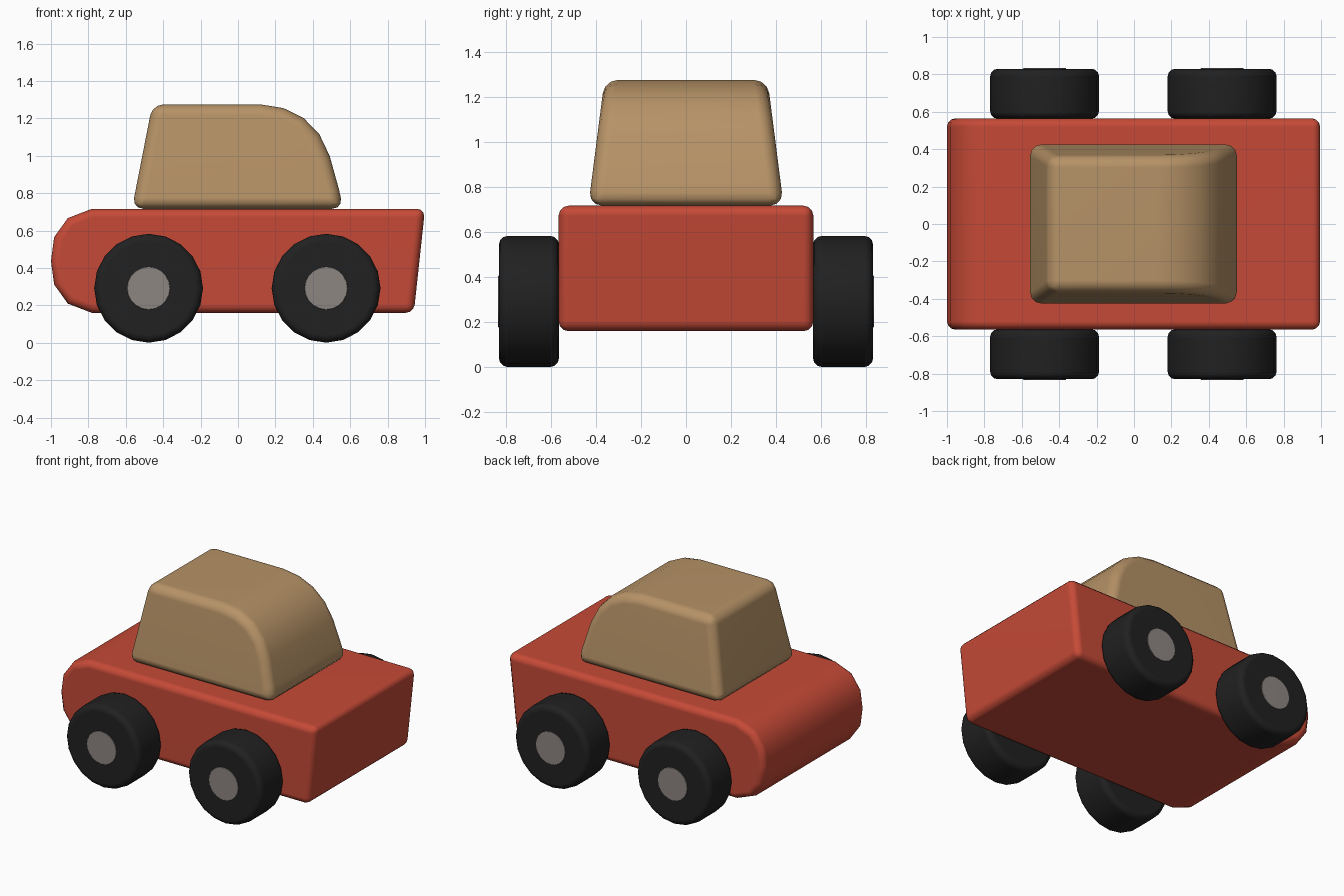
import bpy, bmesh, math
from mathutils import Matrix

if "Cube" in bpy.data.objects:
    bpy.data.objects.remove(bpy.data.objects["Cube"])


def material(name, rgb):
    m = bpy.data.materials.new(name)
    m.diffuse_color = (*rgb, 1)
    m.use_nodes = True
    m.node_tree.nodes["Principled BSDF"].inputs["Base Color"].default_value = m.diffuse_color
    return m


RED = material("red paint", (0.56, 0.068, 0.038))
TAN = material("tan wood", (0.47, 0.29, 0.135))
BLACK = material("black rubber", (0.015, 0.015, 0.015))
GREY = material("grey metal", (0.27, 0.24, 0.225))


def finish(bm, name, mat, bevel, limit=40, segments=3):
    bmesh.ops.recalc_face_normals(bm, faces=bm.faces[:])
    for f in bm.faces:
        f.smooth = True
    me = bpy.data.meshes.new(name)
    bm.to_mesh(me)
    bm.free()
    me.materials.append(mat)
    ob = bpy.data.objects.new(name, me)
    bpy.context.collection.objects.link(ob)
    b = ob.modifiers.new("Bevel", 'BEVEL')
    b.width = bevel
    b.segments = segments
    b.limit_method = 'ANGLE'
    b.angle_limit = math.radians(limit)
    w = ob.modifiers.new("Weighted normals", 'WEIGHTED_NORMAL')
    w.keep_sharp = True
    return ob


def extrude_profile(name, profile, half_width, mat, bevel):
    """Extrude an x-z profile along y; half_width is a function of z."""
    bm = bmesh.new()
    front = [bm.verts.new((x, -half_width(z), z)) for x, z in profile]
    back = [bm.verts.new((x, half_width(z), z)) for x, z in profile]
    bm.faces.new(front)
    bm.faces.new(back[::-1])
    n = len(profile)
    for i in range(n):
        j = (i + 1) % n
        bm.faces.new((front[i], back[i], back[j], front[j]))
    return finish(bm, name, mat, bevel)


def cylinder(name, x, y0, y1, z, radius, mat, bevel):
    bm = bmesh.new()
    mtx = Matrix.Translation((x, (y0 + y1) / 2, z)) @ Matrix.Rotation(math.pi / 2, 4, 'X')
    bmesh.ops.create_cone(bm, cap_ends=True, segments=20, radius1=radius,
                          radius2=radius, depth=abs(y1 - y0), matrix=mtx)
    return finish(bm, name, mat, bevel)


# Body with rounded end on the left and a sloped end on the right
body = [(0.94, 0.16), (1.0, 0.717), (-0.78, 0.717), (-0.91, 0.667), (-0.983, 0.565),
        (-1.0, 0.438), (-0.983, 0.312), (-0.91, 0.21), (-0.78, 0.16)]
extrude_profile("body", body, lambda z: 0.565, RED, 0.045)

# Cabin, tapering inwards towards the roof
cabin = [(-0.567, 0.717), (0.563, 0.717), (0.54, 0.82), (0.49, 1.0), (0.435, 1.115),
         (0.35, 1.203), (0.243, 1.255), (0.12, 1.275), (-0.458, 1.275)]
extrude_profile("cabin", cabin, lambda z: 0.433 - 0.128 * (z - 0.717), TAN, 0.06)

# Four wheels with flat hubs
for side, s in (("front", -1), ("back", 1)):
    for end, x in (("left", -0.478), ("right", 0.471)):
        cylinder(f"{side}_{end}_tyre", x, s * 0.563, s * 0.83, 0.292, 0.291, BLACK, 0.04)
        cylinder(f"{side}_{end}_hub", x, s * 0.80, s * 0.834, 0.292, 0.115, GREY, 0.004)
